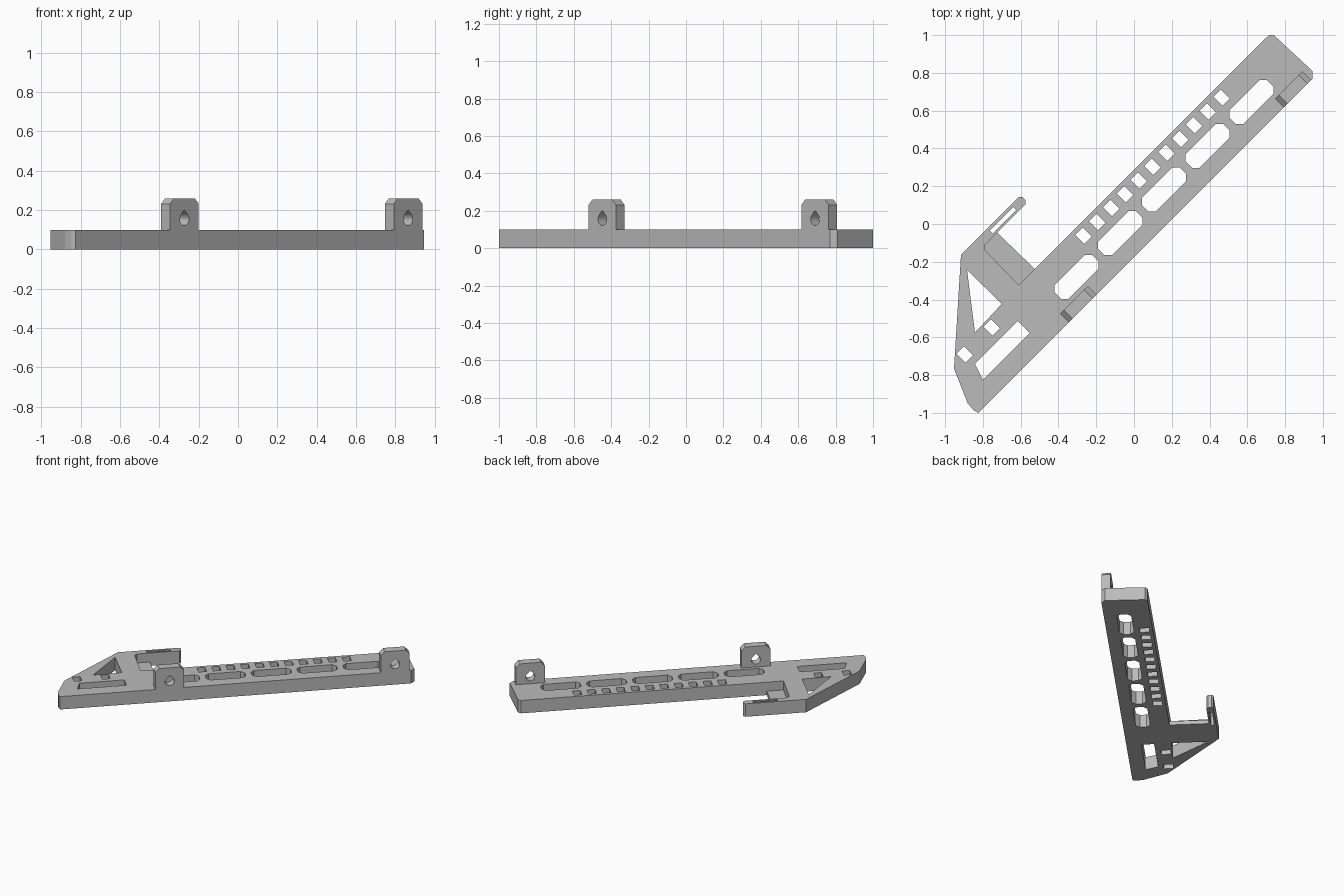
import bpy, bmesh, math
from mathutils import Matrix, Vector

if "Cube" in bpy.data.objects:
    bpy.data.objects.remove(bpy.data.objects["Cube"])

grey = bpy.data.materials.new("mid_grey")
grey.diffuse_color = (0.5, 0.5, 0.5, 1)
grey.use_nodes = True
grey.node_tree.nodes["Principled BSDF"].inputs["Base Color"].default_value = grey.diffuse_color
S = math.sqrt(0.5)


def prism(name, loops, height, matrix=Matrix()):
    """Extrude an outline (first loop) with holes (other loops) to a solid."""
    curve = bpy.data.curves.new(name + "_profile", 'CURVE')
    curve.dimensions = '2D'
    curve.fill_mode = 'BOTH'
    curve.extrude = height / 2
    for pts in loops:
        sp = curve.splines.new('POLY')
        sp.points.add(len(pts) - 1)
        for p, (x, y) in zip(sp.points, pts):
            p.co = (x, y, 0, 1)
        sp.use_cyclic_u = True
    tmp = bpy.data.objects.new(name + "_tmp", curve)
    bpy.context.collection.objects.link(tmp)
    dg = bpy.context.evaluated_depsgraph_get()
    mesh = bpy.data.meshes.new_from_object(tmp.evaluated_get(dg))
    bpy.data.objects.remove(tmp)
    bpy.data.curves.remove(curve)
    bm = bmesh.new()
    bm.from_mesh(mesh)
    bmesh.ops.remove_doubles(bm, verts=bm.verts, dist=1e-5)
    bmesh.ops.recalc_face_normals(bm, faces=bm.faces)
    for f in bm.faces:
        f.smooth = False
        f.material_index = 0
    bm.to_mesh(mesh)
    bm.free()
    mesh.transform(matrix @ Matrix.Translation((0, 0, height / 2)))
    mesh.name = name
    mesh.materials.clear()
    mesh.materials.append(grey)
    ob = bpy.data.objects.new(name, mesh)
    bpy.context.collection.objects.link(ob)
    return ob


def diagonal_rect(cx, cy, hu, hv, c=0.0):
    """Rectangle turned 45 degrees, with optional chamfered corners."""
    if c:
        uv = [(hu, hv - c), (hu - c, hv), (c - hu, hv), (-hu, hv - c),
              (-hu, c - hv), (c - hu, -hv), (hu - c, -hv), (hu, c - hv)]
    else:
        uv = [(hu, hv), (-hu, hv), (-hu, -hv), (hu, -hv)]
    return [(cx + (u - v) * S, cy + (u + v) * S) for u, v in uv]


# main plate outline: bar, hook arm and slanted tail
outline = [(-0.825, -1.0), (-0.81, -0.985), (0.945, 0.77), (0.945, 0.81),
           (0.74, 1.0), (0.715, 1.0), (0.70, 0.986),
           (-0.525, -0.238), (-0.61, -0.323), (-0.79, -0.137), (-0.79, -0.11),
           (-0.575, 0.105), (-0.575, 0.125), (-0.59, 0.143), (-0.61, 0.142),
           (-0.916, -0.164), (-0.953, -0.766), (-0.88, -0.95), (-0.85, -0.985)]

holes = [[(-0.884, -0.243), (-0.70, -0.423), (-0.842, -0.575)],
         [(-0.615, -0.513), (-0.552, -0.576), (-0.80, -0.825), (-0.842, -0.74)],
         diagonal_rect(-0.694, 0.020, 0.088, 0.011)]
# row of five long windows
for i in range(5):
    x = -0.304 + 0.2313 * i
    holes.append(diagonal_rect(x, x + 0.024, 0.141, 0.051, 0.027))
# row of small windows, with two more on the tail
for x in [-0.267 + 0.0731 * i for i in range(11)] + [-0.753, -0.896]:
    holes.append(diagonal_rect(x, x + 0.205, 0.028, 0.034))

prism("plate", [outline] + holes, 0.10)

# thin shelf inside the hook
prism("hook_shelf", [[(-0.525, -0.238), (-0.61, -0.323), (-0.79, -0.137),
                      (-0.79, -0.11), (-0.725, -0.045)]], 0.03)

# two upright lugs with teardrop holes, flush with the bar's long edge
W, T, C, R = 0.103, 0.064, 0.028, 0.033
lug = [(-W, 0.10), (W, 0.10), (W, 0.26 - C), (W - C, 0.26),
       (C - W, 0.26), (-W, 0.26 - C)]
teardrop = [(R * math.cos(a), 0.155 + R * math.sin(a))
            for a in [math.radians(135 + 270 * i / 18) for i in range(19)]]
teardrop.append((0, 0.155 + R * math.sqrt(2)))
for name, x in (("front_lug", -0.2725), ("rear_lug", 0.865)):
    out = Vector((S, -S, 0))
    org = Vector((x, x - 0.175, 0)) - out * T
    frame = Matrix(((S, 0, S, org.x), (S, 0, -S, org.y), (0, 1, 0, 0), (0, 0, 0, 1)))
    prism(name, [lug, teardrop], T, frame)
